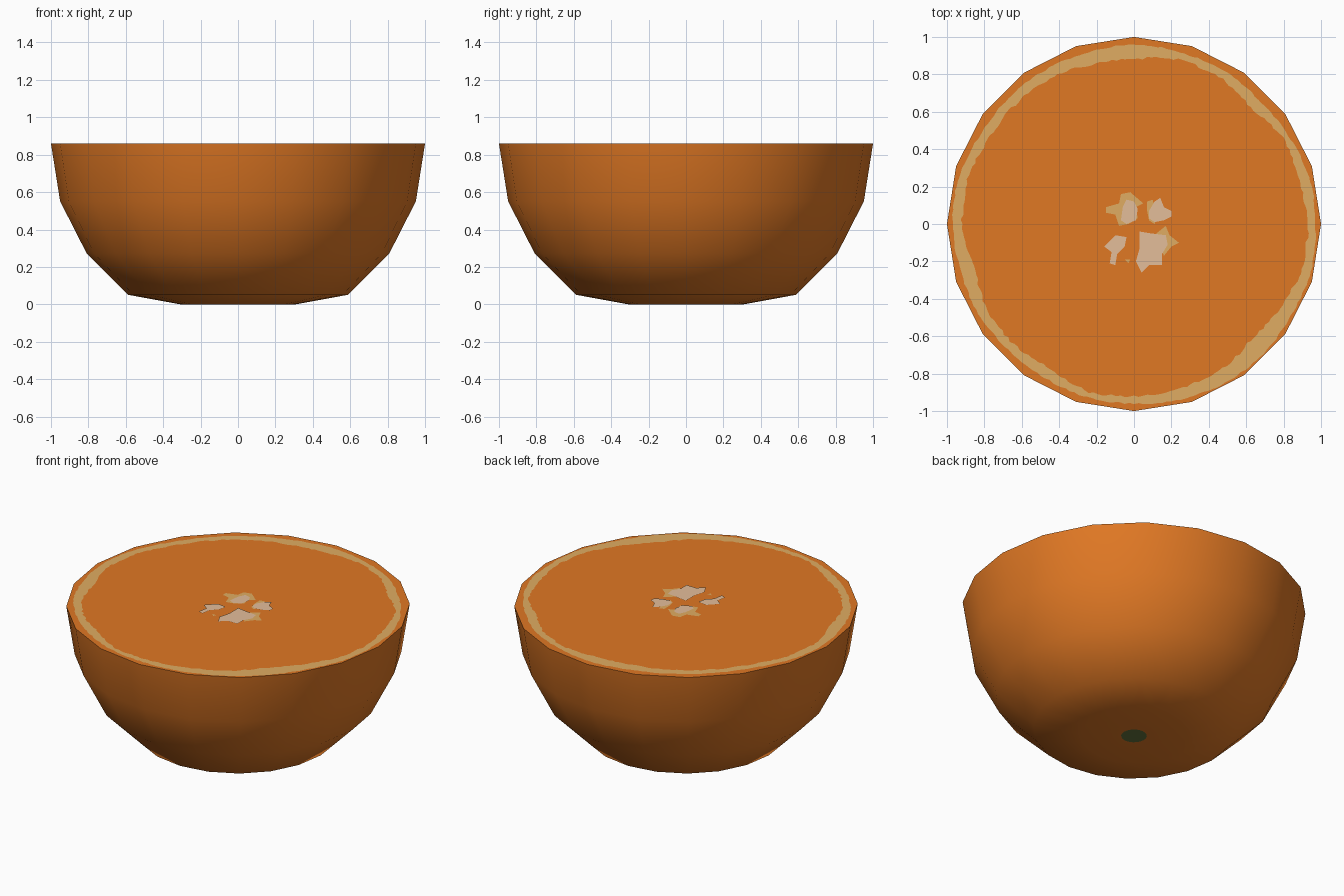
import bpy, bmesh, random
from math import sin, cos, pi, radians

if "Cube" in bpy.data.objects:
    bpy.data.objects.remove(bpy.data.objects["Cube"])

random.seed(4)
SIDES = 20
TOP = 0.86


def material(name, rgb):
    """Flat colour from sRGB bytes, stored as linear values."""
    linear = [((c / 255 + 0.055) / 1.055) ** 2.4 for c in rgb] + [1]
    mat = bpy.data.materials.new(name)
    mat.use_nodes = True
    mat.diffuse_color = linear
    mat.node_tree.nodes["Principled BSDF"].inputs["Base Color"].default_value = linear
    return mat


orange = material("orange", (224, 120, 36))
pith = material("tan pith", (224, 172, 98))
pale = material("pale pith", (228, 190, 154))
stem_green = material("stem green", (100, 116, 60))


def finish(name, bm, *mats):
    mesh = bpy.data.meshes.new(name)
    bm.to_mesh(mesh)
    bm.free()
    for mat in mats:
        mesh.materials.append(mat)
    obj = bpy.data.objects.new(name, mesh)
    bpy.context.collection.objects.link(obj)
    return obj


def ring(bm, radii, z):
    n = len(radii)
    return [bm.verts.new((r * cos(2 * pi * i / n), r * sin(2 * pi * i / n), z))
            for i, r in enumerate(radii)]


def bridge(bm, inner, outer, index=0):
    n = len(inner)
    for i in range(n):
        j = (i + 1) % n
        face = bm.faces.new((inner[i], outer[i], outer[j], inner[j]))
        face.material_index = index


# Peel: faceted bowl with smooth shading and a stem scar under it
bm = bmesh.new()
levels = [(1, TOP)]
levels += [(cos(radians(a)), TOP - sin(radians(a))) for a in (18, 36, 54)]
levels += [(cos(radians(72)), 0), (0.075, 0)]
loops = [ring(bm, [r] * SIDES, z) for r, z in levels]
for upper, lower in zip(loops, loops[1:]):
    bridge(bm, upper, lower)
scar = bm.faces.new(loops[-1])
scar.material_index = 1
bmesh.ops.recalc_face_normals(bm, faces=bm.faces)
if scar.normal.z > 0:
    bmesh.ops.reverse_faces(bm, faces=bm.faces)
for face in bm.faces:
    face.smooth = True
finish("peel", bm, orange, stem_green)

# Cut face: flesh, ragged pith ring and peel edge, all level
PITH_IN = (93, 91, 92, 88, 91, 91, 88, 88, 90, 90, 90, 92,
           92, 88, 91, 91, 89, 93, 92, 91, 91, 88, 90, 93)
PITH_OUT = (97, 97, 95, 94, 95, 95, 96, 95, 95, 95, 95, 97,
            97, 96, 96, 95, 95, 96, 96, 97, 98, 98, 97, 98)
STEPS = 240


def ragged(table, rough):
    """Interpolate a radius table around the circle and roughen it."""
    n = len(table)
    radii = []
    for i in range(STEPS):
        k, t = divmod(i * n / STEPS, 1)
        k = int(k)
        r = table[k] * (1 - t) + table[(k + 1) % n] * t
        radii.append(r / 100 + random.uniform(-rough, rough))
    return radii


half = pi / SIDES
edge = [cos(half) / cos((2 * pi * i / STEPS) % (2 * half) - half) for i in range(STEPS)]
outer_radii = [min(r, e - 0.003) for r, e in zip(ragged(PITH_OUT, 0.004), edge)]
bm = bmesh.new()
flesh = ring(bm, ragged(PITH_IN, 0.007), TOP)
pith_edge = ring(bm, outer_radii, TOP)
rim = ring(bm, edge, TOP)
middle = bm.verts.new((0, 0, TOP))
for i in range(STEPS):
    bm.faces.new((middle, flesh[i], flesh[(i + 1) % STEPS]))
bridge(bm, flesh, pith_edge, 1)
bridge(bm, pith_edge, rim)
finish("cut_face", bm, orange, pith)


# Core: ragged flat patches in the middle, given in hundredths
def patch(name, points, lift, mat):
    bm = bmesh.new()
    face = bm.faces.new([bm.verts.new((x / 100, y / 100, TOP + lift)) for x, y in points])
    face.normal_update()
    if face.normal.z < 0:
        face.normal_flip()
    bmesh.ops.triangulate(bm, faces=[face])
    finish(name, bm, mat)


patch("core_back_left_edge", [(-15, 9), (-8, 11), (-7, 16), (-2, 17), (5, 11), (1, 9),
                              (2, 3), (-3, 0), (-8, -1), (-10, 5), (-15, 6)], 0.002, pith)
patch("core_back_left", [(-7, 2), (-6, 9), (-4, 13), (0, 12), (2, 8), (1, 2), (-4, 0)], 0.004, pale)
patch("core_back_right_edge", [(7, 7), (8, 2), (11, 0), (12, 4), (10, 13), (7, 12)], 0.002, pith)
patch("core_back_right", [(8, 7), (8, 3), (11, 1), (16, 2), (20, 4), (20, 7), (16, 9),
                          (14, 14), (11, 12)], 0.004, pale)
patch("core_front_left", [(-16, -12), (-10, -6), (-4, -7), (-5, -12), (-9, -16),
                          (-10, -22), (-13, -21), (-12, -15)], 0.004, pale)
patch("core_front_right_edge", [(12, -5), (17, -1), (19, -6), (24, -10), (20, -12),
                                (16, -17), (14, -12)], 0.002, pith)
patch("core_front_right", [(3, -4), (9, -5), (17, -6), (18, -11), (15, -16), (15, -22),
                           (8, -22), (4, -26), (1, -20), (3, -13)], 0.004, pale)
patch("core_speck", [(-5, -19), (-2, -19), (-3, -21)], 0.002, pith)
